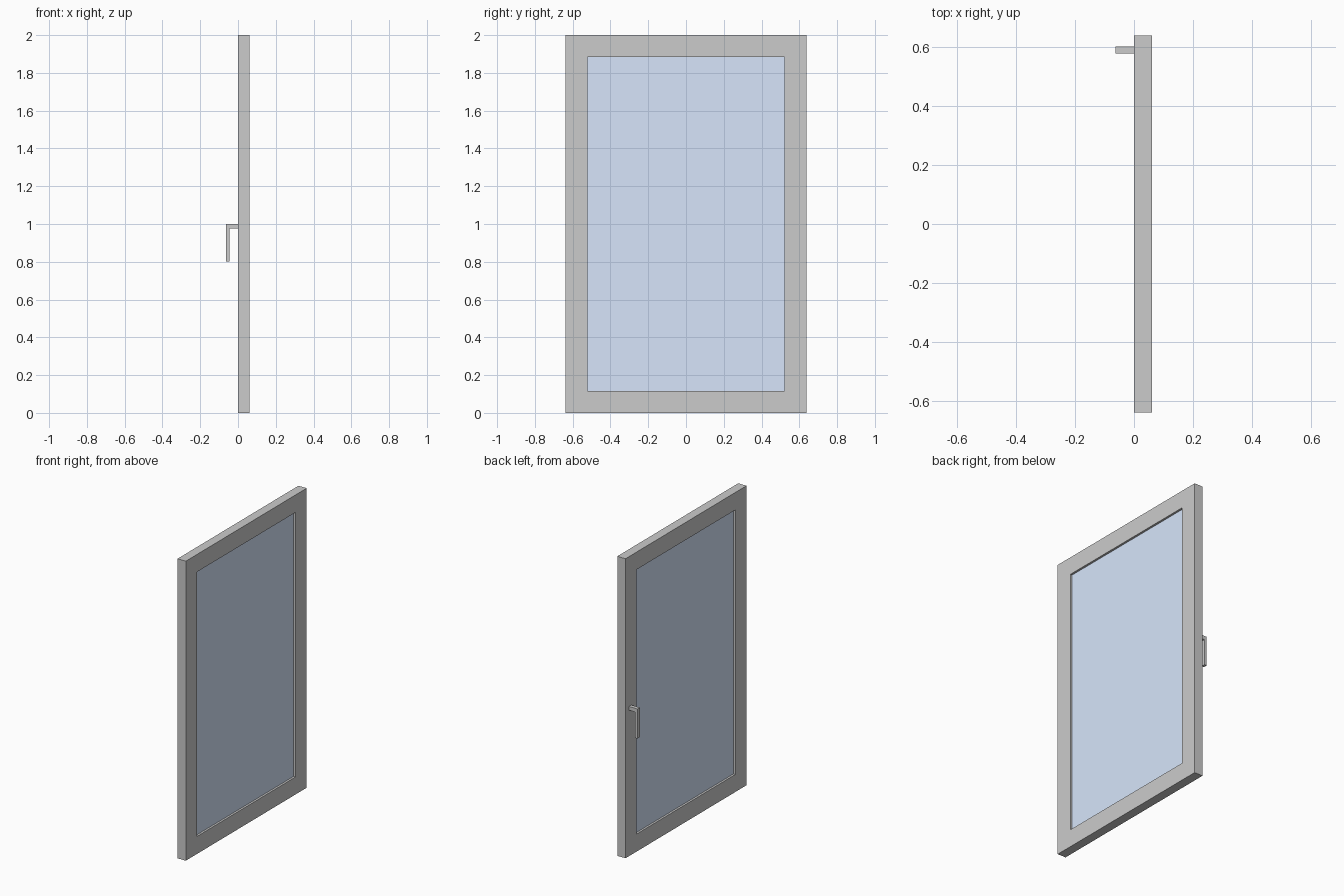
import bpy
import bmesh

if "Cube" in bpy.data.objects:
    bpy.data.objects.remove(bpy.data.objects["Cube"])

DEPTH = 0.061             # frame thickness along x
HALF_W, HEIGHT = 0.638, 2.0
BORDER = 0.117            # visible frame width
RECESS = 0.014            # glass set-back on each side


def finish(name, bm):
    bmesh.ops.recalc_face_normals(bm, faces=bm.faces[:])
    mesh = bpy.data.meshes.new(name)
    bm.to_mesh(mesh)
    bm.free()
    obj = bpy.data.objects.new(name, mesh)
    bpy.context.collection.objects.link(obj)
    return obj


def rect(inset, x):
    w = HALF_W - inset
    return [(x, -w, inset), (x, w, inset), (x, w, HEIGHT - inset), (x, -w, HEIGHT - inset)]


# frame: rectangular cross-section swept round the four corners
bm = bmesh.new()
loops = [[bm.verts.new(p) for p in rect(inset, x)]
         for inset, x in ((0, 0), (0, DEPTH), (BORDER, DEPTH), (BORDER, 0))]
for a, b in zip(loops, loops[1:] + loops[:1]):
    for i in range(4):
        j = (i + 1) % 4
        bm.faces.new((a[i], a[j], b[j], b[i]))
finish("window_frame", bm)


def prism(name, points, offset):
    bm = bmesh.new()
    face = bm.faces.new([bm.verts.new(p) for p in points])
    ext = bmesh.ops.extrude_face_region(bm, geom=[face])
    verts = [v for v in ext["geom"] if isinstance(v, bmesh.types.BMVert)]
    bmesh.ops.translate(bm, verts=verts, vec=offset)
    return finish(name, bm)


# glass pane filling the opening
glass = prism("glass_pane", rect(BORDER, RECESS), (DEPTH - 2 * RECESS, 0, 0))
mat = bpy.data.materials.new("blue_glass")
mat.diffuse_color = (0.68, 0.785, 0.965, 1)
mat.use_nodes = True
mat.node_tree.nodes["Principled BSDF"].inputs["Base Color"].default_value = mat.diffuse_color
glass.data.materials.append(mat)

# handle: L-shaped side profile (x, z) extruded along y
profile = [(0, 1.0), (-0.063, 1.0), (-0.063, 0.802), (-0.046, 0.802), (-0.046, 0.975), (0, 0.975)]
prism("handle", [(x, 0.577, z) for x, z in profile], (0, 0.025, 0))
